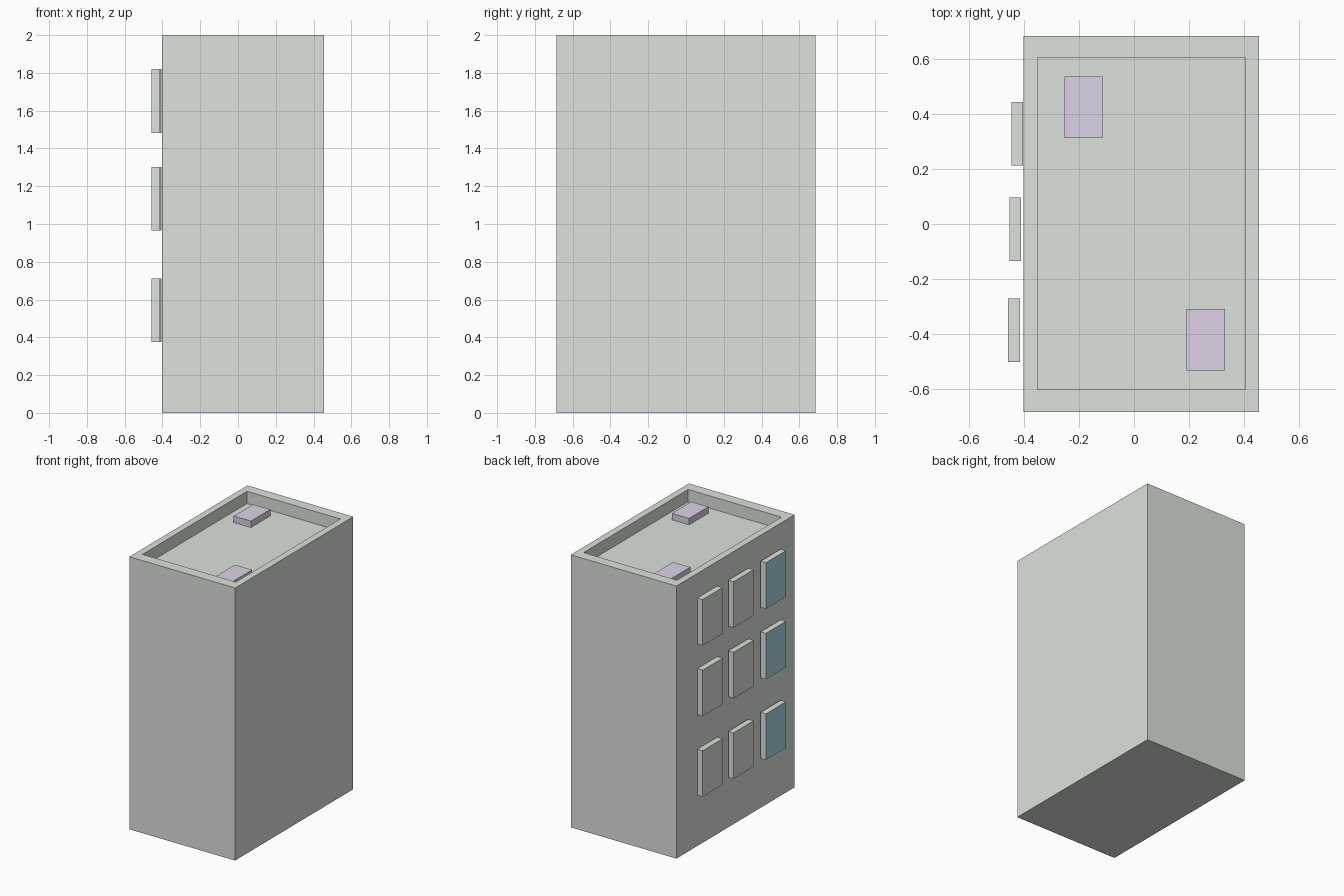
import bpy, bmesh

if "Cube" in bpy.data.objects:
    bpy.data.objects.remove(bpy.data.objects["Cube"])


def material(name, rgb):
    m = bpy.data.materials.new(name)
    m.diffuse_color = (*rgb, 1)
    m.use_nodes = True
    m.node_tree.nodes["Principled BSDF"].inputs["Base Color"].default_value = m.diffuse_color
    return m


WALL = material("pale_sage", (0.72, 0.76, 0.71))
GLASS = material("teal_glass", (0.42, 0.68, 0.76))
LILAC = material("lilac", (0.72, 0.65, 0.79))


def box_bmesh(x, y, z):
    """Box from (min, max) ranges on each axis."""
    bm = bmesh.new()
    bmesh.ops.create_cube(bm, size=1)
    for v in bm.verts:
        v.co = [r[0] if c < 0 else r[1] for c, r in zip(v.co, (x, y, z))]
    return bm


def finish(bm, name, *mats):
    bmesh.ops.recalc_face_normals(bm, faces=bm.faces)
    me = bpy.data.meshes.new(name)
    bm.to_mesh(me)
    bm.free()
    for m in mats:
        me.materials.append(m)
    ob = bpy.data.objects.new(name, me)
    bpy.context.collection.objects.link(ob)
    return ob


# Building block with a sunken roof behind a parapet
ROOF_Z = 1.91
bm = box_bmesh((-0.402, 0.456), (-0.685, 0.685), (0, 2))
top = max(bm.faces, key=lambda f: f.calc_center_median().z)
bmesh.ops.inset_individual(bm, faces=[top], thickness=0.05)
for v in top.verts:
    v.co.x = -0.352 if v.co.x < 0 else 0.406
    v.co.y = -0.604 if v.co.y < 0 else 0.607
floor = bmesh.ops.extrude_discrete_faces(bm, faces=[top])["faces"][0]
for v in floor.verts:
    v.co.z = ROOF_Z
finish(bm, "building_block", WALL)

# Rooftop vents
for i, (x, y) in enumerate([(-0.184, 0.425), (0.262, -0.422)]):
    bm = box_bmesh((x - 0.07, x + 0.07), (y - 0.112, y + 0.112),
                   (ROOF_Z, ROOF_Z + 0.047))
    finish(bm, f"roof_vent_{i + 1}", LILAC)

# Window panels on the left side: each column sits a little further out,
# and the front column has glazed outer faces
COLUMNS = [(-0.447, 0.329, False), (-0.454, -0.019, False), (-0.459, -0.387, True)]
ROWS = [0.543, 1.134, 1.652]
for c, (x, y, glazed) in enumerate(COLUMNS):
    for r, z in enumerate(ROWS):
        bm = box_bmesh((x, x + 0.043), (y - 0.116, y + 0.116), (z - 0.169, z + 0.169))
        if glazed:
            min(bm.faces, key=lambda f: f.calc_center_median().x).material_index = 1
        finish(bm, f"window_{r + 1}_{c + 1}", WALL, GLASS)
